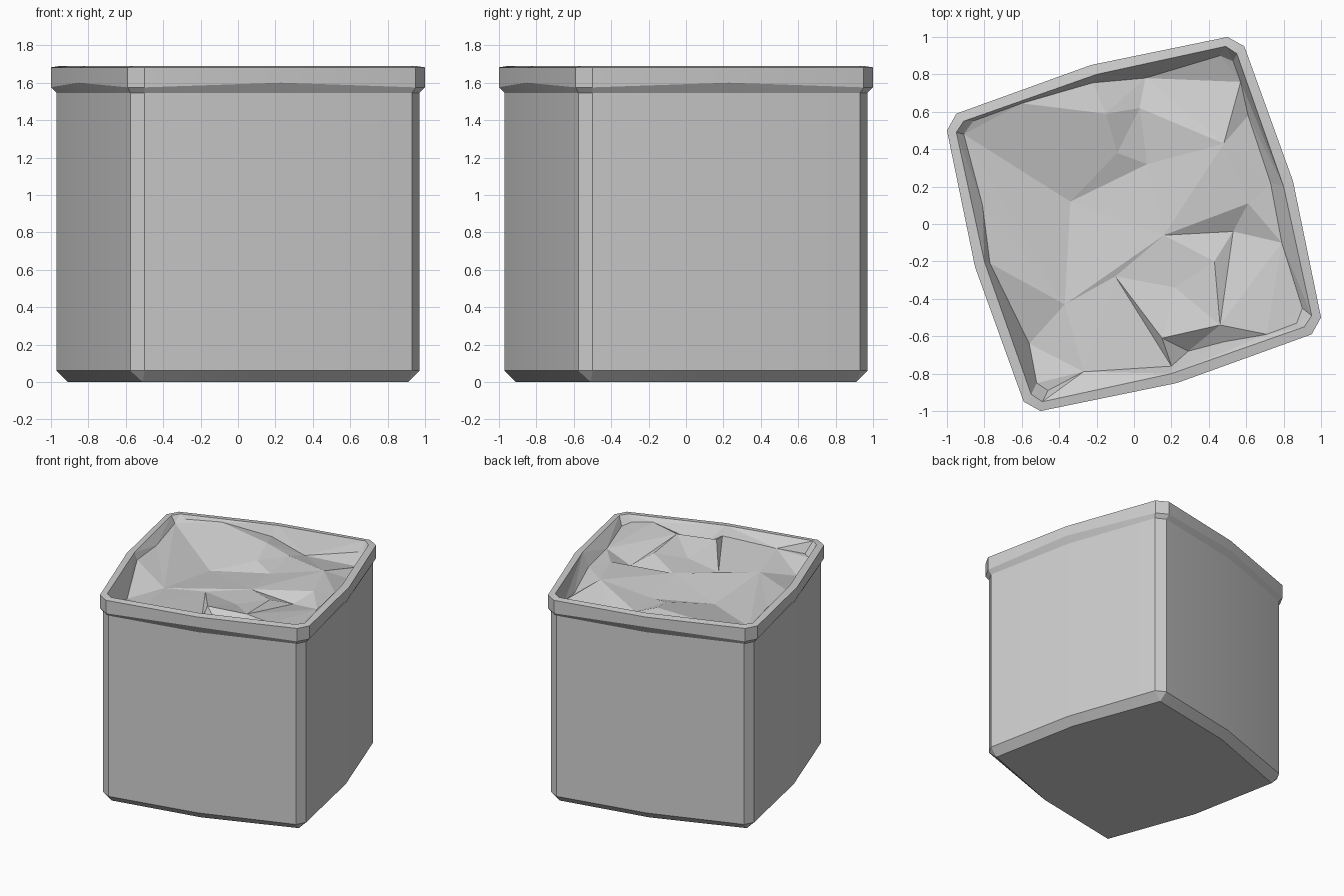
import bpy, bmesh, math
from mathutils import Vector, geometry

cube = bpy.data.objects.get("Cube")
if cube:
    bpy.data.objects.remove(cube, do_unlink=True)

grey = bpy.data.materials.new("plain grey")
grey.use_nodes = True
grey.diffuse_color = (0.62, 0.62, 0.62, 1)
grey.node_tree.nodes["Principled BSDF"].inputs["Base Color"].default_value = grey.diffuse_color


def ring(first, second, middle, corner_z, middle_z=None):
    """Clockwise outline with fourfold symmetry: two corner points and a bowed side middle."""
    middle_z = corner_z if middle_z is None else middle_z
    quarter = [(*first, corner_z), (*second, corner_z), (*middle, middle_z)]
    points = []
    for turn in range(4):
        points += quarter
        quarter = [(y, -x, z) for x, y, z in quarter]
    return points


def finish(name, bm):
    bmesh.ops.remove_doubles(bm, verts=bm.verts, dist=0.0005)
    mesh = bpy.data.meshes.new(name)
    bm.to_mesh(mesh)
    bm.free()
    mesh.materials.append(grey)
    obj = bpy.data.objects.new(name, mesh)
    bpy.context.collection.objects.link(obj)
    return obj


# Container: chamfered base, bowed walls and overhanging rim
inner_rim = ring((0.49, 0.95), (0.55, 0.91), (0.8, 0.2), 1.69)
rings = [
    ring((0.51, 0.91), (0.51, 0.91), (0.77, 0.21), 0),
    ring((0.5, 0.97), (0.575, 0.93), (0.825, 0.22), 0.06),
    ring((0.5, 0.97), (0.575, 0.93), (0.825, 0.22), 1.545),
    ring((0.5, 1.0), (0.59, 0.95), (0.85, 0.23), 1.575, 1.6),
    ring((0.5, 1.0), (0.59, 0.95), (0.85, 0.23), 1.682),
    inner_rim,
]
bm = bmesh.new()
loops = [[bm.verts.new(p) for p in points] for points in rings]
for low, high in zip(loops, loops[1:]):
    for i in range(len(low)):
        j = (i + 1) % len(low)
        bm.faces.new((low[j], low[i], high[i], high[j]))
bm.faces.new(loops[0])
container = finish("container", bm)
bpy.ops.object.select_all(action='DESELECT')
container.select_set(True)
bpy.context.view_layer.objects.active = container
bpy.ops.object.shade_smooth_by_angle(angle=math.radians(20))

# Edge where the rough filling meets the inner wall, clockwise
shore = [
    (-0.91, 0.48, 1.64), (-0.86, 0.55, 1.66), (-0.6, 0.645, 1.67),
    (-0.22, 0.755, 1.61), (0.06, 0.78, 1.52), (0.46, 0.9, 1.61),
    (0.53, 0.87, 1.61), (0.57, 0.76, 1.57), (0.61, 0.58, 1.55),
    (0.73, 0.22, 1.6), (0.79, -0.1, 1.61), (0.9, -0.45, 1.63),
    (0.87, -0.53, 1.64), (0.71, -0.59, 1.66), (0.48, -0.63, 1.6),
    (0.29, -0.68, 1.57), (0.2, -0.76, 1.62), (-0.27, -0.79, 1.63),
    (-0.46, -0.89, 1.6), (-0.52, -0.85, 1.6), (-0.56, -0.64, 1.54),
    (-0.77, -0.21, 1.64), (-0.81, 0.1, 1.63),
]
# Humps and hollows of the filling
bumps = {
    "a": (-0.15, 0.59, 1.64), "b": (0.03, 0.62, 1.57), "c": (0.07, 0.32, 1.55),
    "d": (-0.09, 0.38, 1.59), "e": (-0.34, 0.12, 1.54), "f": (-0.37, -0.43, 1.6),
    "g": (-0.1, -0.28, 1.585), "h": (0.16, -0.06, 1.59), "i": (0.61, 0.11, 1.63),
    "j": (0.53, -0.04, 1.56), "k": (0.43, -0.2, 1.63), "l": (0.46, -0.54, 1.65),
    "m": (0.48, 0.43, 1.64), "n": (0.22, -0.34, 1.59), "o": (0.15, -0.61, 1.66),
}
creases = "ea ad dc ec ab bc ef fg fh gn gh hi hj ij jk kl jl go hm nl"
# Folds running from a bump to a point on the shore
folds = {"e": (0, 2), "f": (0, 21, 17), "a": (2, 4), "g": (16,), "m": (9,)}

# Filling and inner wall: one triangulated surface inside the rim
points = inner_rim + shore + list(bumps.values())
rim_count, shore_count = len(inner_rim), len(shore)
index = {key: rim_count + shore_count + n for n, key in enumerate(bumps)}
edges = [(rim_count + n, rim_count + (n + 1) % shore_count) for n in range(shore_count)]
edges += [(index[pair[0]], index[pair[1]]) for pair in creases.split()]
edges += [(index[key], rim_count + n) for key, ends in folds.items() for n in ends]
flat = [Vector(p[:2]) for p in points]
outline = list(reversed(range(rim_count)))
verts, _, faces, origin, _, _ = geometry.delaunay_2d_cdt(flat, edges, [outline], 1, 0.0001)
bm = bmesh.new()
made = [bm.verts.new((v.x, v.y, points[o[0]][2])) for v, o in zip(verts, origin)]
for face in faces:
    bm.faces.new([made[n] for n in face])
for face in bm.faces:
    face.normal_update()
    if face.normal.z < 0:
        face.normal_flip()
finish("rough_filling", bm)
